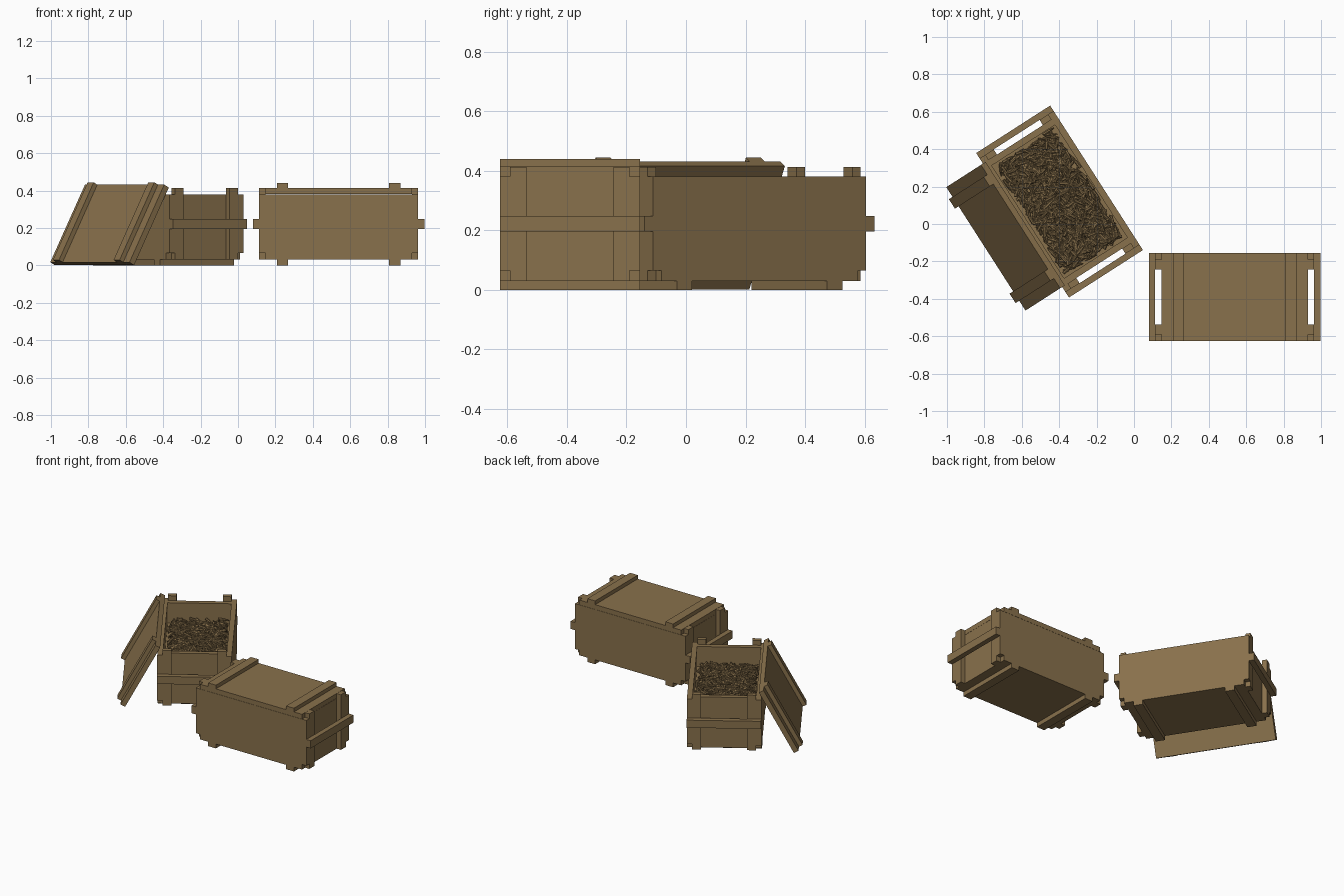
import bpy, bmesh, math, random
from mathutils import Matrix, Vector

if "Cube" in bpy.data.objects:
    bpy.data.objects.remove(bpy.data.objects["Cube"])

random.seed(4)

wood = bpy.data.materials.new("worn_brown")
wood.diffuse_color = (0.25, 0.165, 0.072, 1)
wood.use_nodes = True
wood.node_tree.nodes["Principled BSDF"].inputs["Base Color"].default_value = wood.diffuse_color


def finish(name, bm, frame):
    bmesh.ops.recalc_face_normals(bm, faces=bm.faces)
    me = bpy.data.meshes.new(name)
    bm.to_mesh(me)
    bm.free()
    me.materials.append(wood)
    ob = bpy.data.objects.new(name, me)
    ob.matrix_world = frame
    bpy.context.collection.objects.link(ob)
    return ob


def box(name, xr, yr, zr, frame):
    """Box spanning three (low, high) ranges, placed in a crate frame."""
    bm = bmesh.new()
    bmesh.ops.create_cube(bm, size=1)
    for v in bm.verts:
        v.co = [(a + b) / 2 + c * (b - a) for (a, b), c in zip((xr, yr, zr), v.co)]
    return finish(name, bm, frame)


def span(s, a, b):
    return (min(s * a, s * b), max(s * a, s * b))


W = 0.235      # half width of the crate
L = 0.392      # half length of lid and floor
T = 0.034      # board thickness


def crate(name, frame):
    box(name + "_floor", (-L, L), (-W, W), (0.03, 0.065), frame)
    for s, side in ((-1, "a"), (1, "b")):
        # long side boards run past the end boards
        box(f"{name}_side_board_{side}", (-0.425, 0.425), span(s, W - T, W), (0.065, 0.38), frame)
        box(f"{name}_end_board_{side}", span(s, L - T, L), (-W + T, W - T), (0.065, 0.38), frame)
        # carrying bar across the end, skid under the floor
        box(f"{name}_end_bar_{side}", span(s, 0.425, 0.459), (-W, W), (0.195, 0.248), frame)
        box(f"{name}_skid_{side}", span(s, 0.27, 0.33), (-W, W), (0, 0.03), frame)
        for t, end in ((-1, "left"), (1, "right")):
            box(f"{name}_end_post_{side}_{end}", span(s, L, 0.425), span(t, 0.146, W - T),
                (0.03, 0.413), frame)


def lid(name, frame):
    """Lid hinged at its local y = 0 edge, outer face towards +z."""
    box(name + "_board", (-L, L), (0, 2 * W), (0, 0.033), frame)
    for s, side in ((-1, "a"), (1, "b")):
        box(f"{name}_batten_{side}", span(s, 0.27, 0.33), (0, 2 * W), (0.033, 0.059), frame)


# closed crate
closed = Matrix.Translation((0.538, -0.39, 0))
crate("closed_crate", closed)
lid("closed_lid", closed @ Matrix.Translation((0, -W, 0.381)))

# open crate with its lid leaning on one long side
opened = Matrix.Translation((-0.398, 0.12, 0)) @ Matrix.Rotation(math.radians(-57.3), 4, 'Z')
crate("open_crate", opened)
lid("leaning_lid", opened @ Matrix.Translation((0, -0.439, 0.001))
    @ Matrix.Rotation(math.radians(62), 4, 'X'))

# heap of loose cartridges: (position along length, radius)
PROFILE = [(-0.034, 0.0085), (0.008, 0.0078), (0.014, 0.0055), (0.024, 0.0048), (0.036, 0.0012)]
SIDES = 7


def cartridge(bm, m):
    rings = []
    for x, r in PROFILE:
        rings.append([bm.verts.new(m @ Vector((x, r * math.cos(a), r * math.sin(a))))
                      for a in (2 * math.pi * i / SIDES for i in range(SIDES))])
    for p, q in zip(rings, rings[1:]):
        for i in range(SIDES):
            j = (i + 1) % SIDES
            bm.faces.new((p[i], p[j], q[j], q[i]))
    bm.faces.new(rings[0])
    bm.faces.new(rings[-1])


bm = bmesh.new()
for k in range(1100):
    yaw = random.uniform(0, 2 * math.pi)
    tilt = random.uniform(-0.35, 0.35)
    # keep both tips inside the walls
    mx = L - T - 0.009 - 0.036 * abs(math.cos(yaw))
    my = W - T - 0.009 - 0.036 * abs(math.sin(yaw))
    pos = (random.uniform(-mx, mx), random.uniform(-my, my), random.uniform(0.245, 0.28))
    cartridge(bm, Matrix.Translation(pos) @ Matrix.Rotation(yaw, 4, 'Z')
              @ Matrix.Rotation(tilt, 4, 'Y'))
finish("cartridges", bm, opened)

# filled layer under the loose cartridges
box("cartridge_bed", (-L + T, L - T), (-W + T, W - T), (0.225, 0.24), opened)
